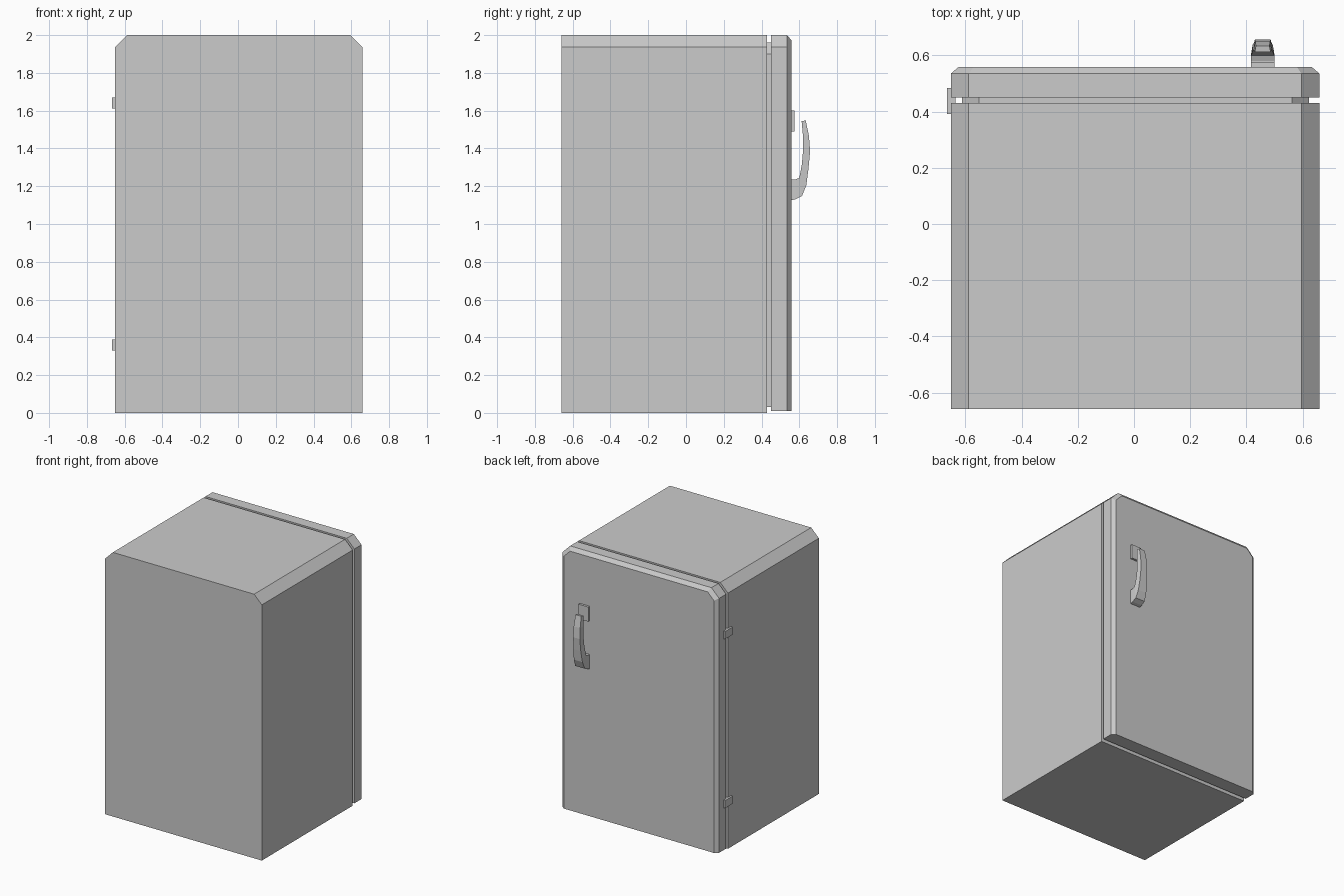
import bpy

if "Cube" in bpy.data.objects:
    bpy.data.objects.remove(bpy.data.objects["Cube"])


def loft(name, sections):
    """Closed solid through a list of equal-length point rings."""
    n = len(sections[0])
    verts = [p for ring in sections for p in ring]
    faces = [tuple(range(n))[::-1]]
    for s in range(len(sections) - 1):
        for i in range(n):
            j = (i + 1) % n
            faces.append((s * n + i, s * n + j, (s + 1) * n + j, (s + 1) * n + i))
    faces.append(tuple(range((len(sections) - 1) * n, len(sections) * n)))
    me = bpy.data.meshes.new(name)
    me.from_pydata(verts, [], faces)
    ob = bpy.data.objects.new(name, me)
    bpy.context.collection.objects.link(ob)
    # consistent outward normals
    import bmesh
    bm = bmesh.new()
    bm.from_mesh(me)
    bmesh.ops.recalc_face_normals(bm, faces=bm.faces)
    bm.to_mesh(me)
    bm.free()
    return ob


def panel(y, x0, x1, z0, z1, c):
    """Upright outline with both top corners cut off."""
    return [(x0, y, z0), (x1, y, z0), (x1, y, z1 - c),
            (x1 - c, y, z1), (x0 + c, y, z1), (x0, y, z1 - c)]


def box(name, x0, x1, y0, y1, z0, z1):
    return loft(name, [[(x0, y, z0), (x1, y, z0), (x1, y, z1), (x0, y, z1)]
                       for y in (y0, y1)])


# Cabinet, seal and door, from front to back along y
loft("cabinet", [panel(y, -0.652, 0.66, 0, 2, 0.064) for y in (-0.658, 0.43)])
loft("door_seal", [panel(y, -0.612, 0.622, 0.03, 1.96, 0.06) for y in (0.43, 0.452)])
loft("door", [panel(0.45, -0.652, 0.66, 0.01, 2, 0.064),
              panel(0.535, -0.652, 0.66, 0.01, 2, 0.064),
              panel(0.558, -0.625, 0.633, 0.01, 1.973, 0.053)])

# Hinges on the left side
for name, z in (("upper_hinge", 1.64), ("lower_hinge", 0.36)):
    box(name, -0.666, -0.650, 0.392, 0.484, z - 0.029, z + 0.029)
    box(name + "_pin", -0.652, -0.636, 0.43, 0.452, z - 0.029, z + 0.029)

# Latch plate above the handle
CX = 0.458
box("latch_plate", CX - 0.042, CX + 0.042, 0.556, 0.575, 1.49, 1.60)

# Curved handle: inner (y, z), outer (y, z), inner and outer half widths
stations = [((0.556, 1.235), (0.556, 1.125), 0.042, 0.042),
            ((0.580, 1.236), (0.580, 1.131), 0.042, 0.042),
            ((0.600, 1.244), (0.614, 1.148), 0.042, 0.040),
            ((0.603, 1.260), (0.637, 1.205), 0.040, 0.036),
            ((0.614, 1.320), (0.648, 1.290), 0.036, 0.030),
            ((0.620, 1.395), (0.657, 1.385), 0.033, 0.028),
            ((0.619, 1.470), (0.651, 1.465), 0.032, 0.027),
            ((0.612, 1.545), (0.634, 1.548), 0.028, 0.024)]
loft("handle", [[(CX - wi, *a), (CX + wi, *a), (CX + wo, *b), (CX - wo, *b)]
                for a, b, wi, wo in stations])
